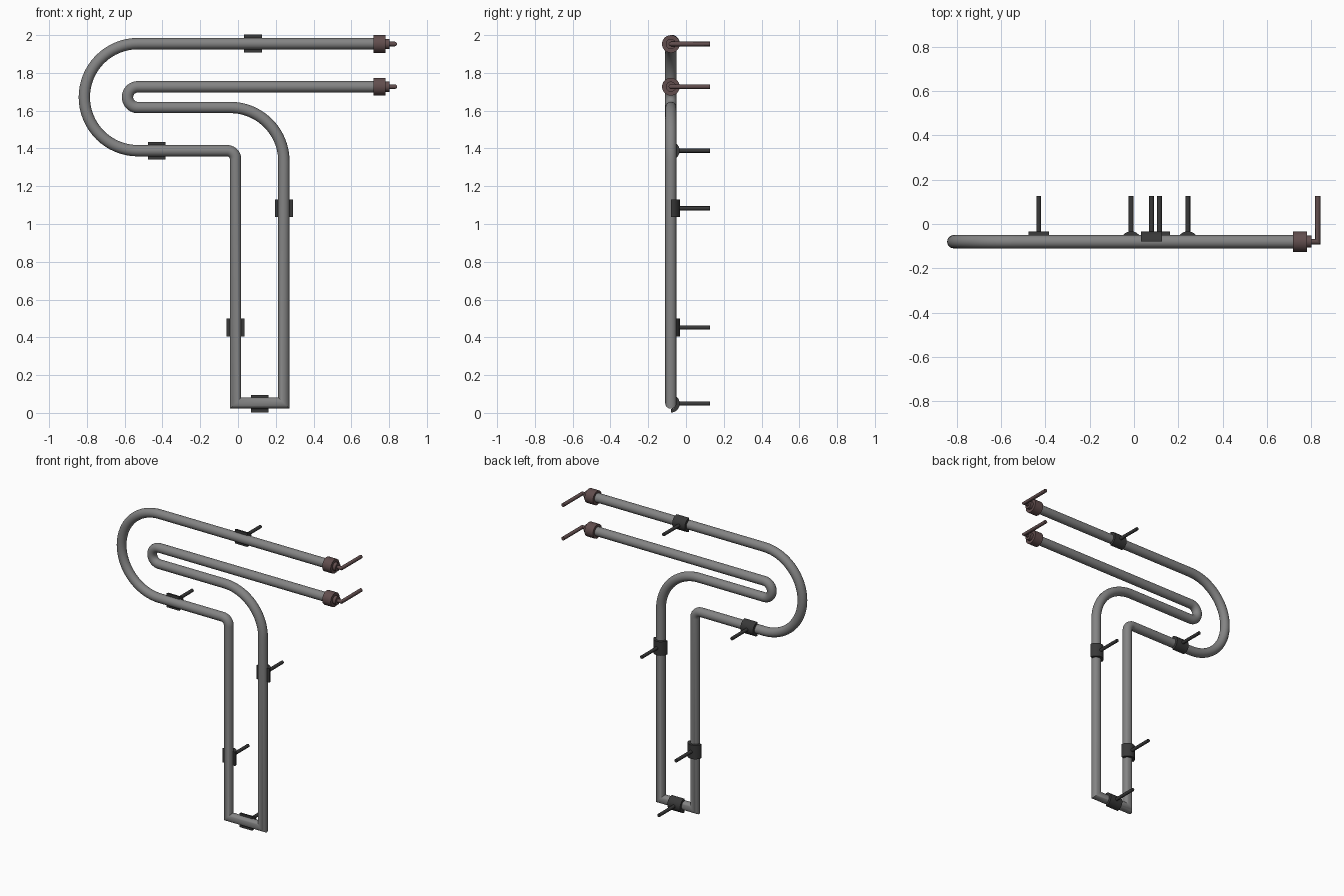
import bpy, bmesh
from math import sin, cos, pi, radians
from mathutils import Vector

cube = bpy.data.objects.get("Cube")
if cube:
    bpy.data.objects.remove(cube, do_unlink=True)

Y = -0.08           # depth of the tube's centre plane
TUBE_R = 0.03
FIT_R = 0.047       # clip and end cap radius
PIN_R = 0.011
PIN_END = 0.127


def material(name, color):
    m = bpy.data.materials.new(name)
    m.use_nodes = True
    m.diffuse_color = (*color, 1)
    m.node_tree.nodes["Principled BSDF"].inputs["Base Color"].default_value = (*color, 1)
    return m


GLASS = material("grey glass", (0.23, 0.23, 0.23))
CLIP = material("dark clip", (0.04, 0.04, 0.04))
METAL = material("brown metal", (0.12, 0.075, 0.075))


def finish(bm, name, mat):
    bmesh.ops.recalc_face_normals(bm, faces=bm.faces)
    mesh = bpy.data.meshes.new(name)
    bm.to_mesh(mesh)
    bm.free()
    mesh.materials.append(mat)
    ob = bpy.data.objects.new(name, mesh)
    bpy.context.collection.objects.link(ob)
    bpy.ops.object.select_all(action="DESELECT")
    ob.select_set(True)
    bpy.context.view_layer.objects.active = ob
    bpy.ops.object.shade_smooth_by_angle(angle=radians(35))
    return ob


def sweep(name, mat, path, normal, radius, sides=24):
    """Round rod along a flat path, with mitred corners."""
    bm = bmesh.new()
    path = [Vector(p) for p in path]
    normal = Vector(normal)
    rings = []
    for i, p in enumerate(path):
        a = (p - path[i - 1]).normalized() if i else None
        b = (path[i + 1] - p).normalized() if i + 1 < len(path) else None
        a, b = a or b, b or a
        t = (a + b).normalized()
        side = t.cross(normal) / t.dot(a)
        rings.append([bm.verts.new(p + radius * (cos(k * 2 * pi / sides) * side
                                                 + sin(k * 2 * pi / sides) * normal))
                      for k in range(sides)])
    for r, s in zip(rings, rings[1:]):
        for k in range(sides):
            n = (k + 1) % sides
            bm.faces.new((r[k], r[n], s[n], s[k]))
    bm.faces.new(rings[0])
    bm.faces.new(rings[-1])
    return finish(bm, name, mat)


def arc(cx, cz, r, start, end, steps):
    angles = [radians(start + (end - start) * i / steps) for i in range(steps + 1)]
    return [(cx + r * cos(a), Y, cz + r * sin(a)) for a in angles]


def clip(name, x, z, upright):
    """Half-round sleeve behind the tube, plus its standoff pin."""
    bm = bmesh.new()
    angles = [pi * i / 16 for i in range(17)]
    profile = [(FIT_R * cos(a), FIT_R * sin(a)) for a in angles]
    profile += [(0.028 * cos(a), 0.028 * sin(a)) for a in reversed(angles)]
    rings = []
    for along in (-FIT_R, FIT_R):
        rings.append([bm.verts.new((x + (u if upright else along), Y + v,
                                    z + (along if upright else u)))
                      for u, v in profile])
    n = len(profile)
    for k in range(n):
        j = (k + 1) % n
        bm.faces.new((rings[0][k], rings[0][j], rings[1][j], rings[1][k]))
    for ring in rings:
        for k in range(16):
            bm.faces.new((ring[k], ring[k + 1], ring[n - 2 - k], ring[n - 1 - k]))
    finish(bm, name, CLIP)
    sweep(name + "_pin", CLIP, [(x, Y + 0.04, z), (x, PIN_END, z)], (0, 0, 1), PIN_R, 12)


# Bent glass tube
TOP, SECOND, THIRD, LOWER = 1.955, 1.727, 1.617, 1.388
LEFT, RIGHT, BOTTOM = -0.013, 0.243, 0.052
MID = (TOP + LOWER) / 2
path = [(0.74, Y, TOP)]
path += arc(-0.53, MID, (TOP - LOWER) / 2, 90, 270, 32)
path += arc(LEFT - 0.045, LOWER - 0.045, 0.045, 90, 0, 10)
path += [(LEFT, Y, BOTTOM), (RIGHT, Y, BOTTOM)]
path += arc(RIGHT - 0.285, THIRD - 0.285, 0.285, 0, 90, 20)
path += arc(-0.53, MID, (SECOND - THIRD) / 2, 270, 90, 18)
path += [(0.74, Y, SECOND)]
sweep("glass_tube", GLASS, path, (0, 1, 0), TUBE_R)

# Mounting clips
clip("top_clip", 0.079, TOP, False)
clip("lower_arm_clip", -0.43, LOWER, False)
clip("inner_leg_clip", LEFT, 0.452, True)
clip("outer_leg_clip", RIGHT, 1.083, True)
clip("bottom_clip", 0.115, BOTTOM - 0.003, False)

# End caps with necks and bent pins
for label, z in (("upper", TOP - 0.002), ("lower", SECOND)):
    sweep(label + "_end_cap", METAL, [(0.718, Y, z), (0.781, Y, z)], (0, 0, 1), FIT_R)
    sweep(label + "_neck", METAL, [(0.77, Y, z), (0.802, Y, z)], (0, 0, 1), 0.027)
    sweep(label + "_contact_pin", METAL,
          [(0.79, Y, z), (0.83, Y, z), (0.83, PIN_END, z)], (0, 0, 1), 0.012, 12)
